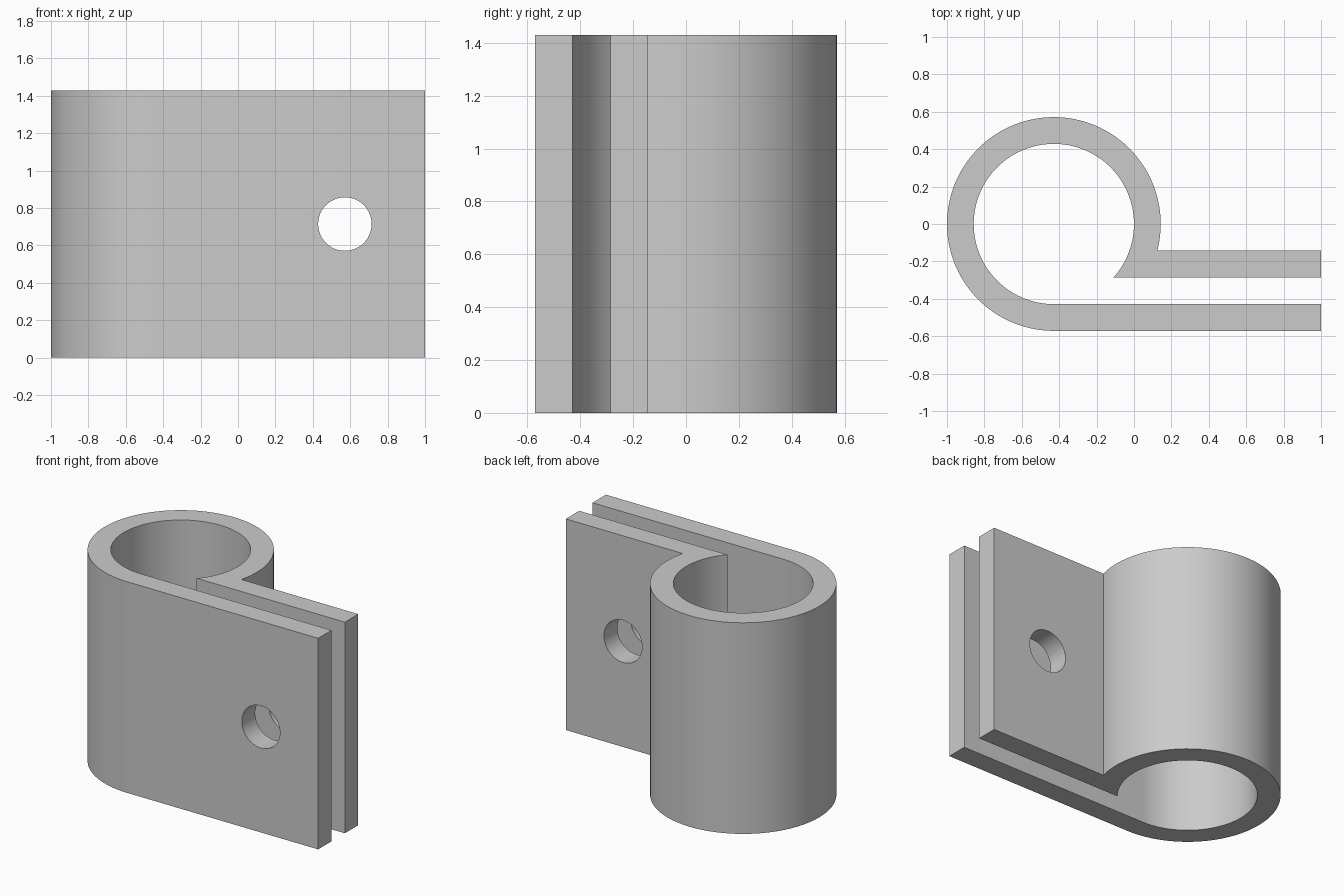
import bpy, bmesh
from math import asin, cos, sin, pi, radians
from mathutils import Vector, Matrix

cube = bpy.data.objects.get("Cube")
if cube:
    bpy.data.objects.remove(cube, do_unlink=True)

T = 1 / 7                      # sheet thickness, the unit of every size
HEIGHT = 10 * T
CENTRE = Vector((-3 * T, 0, 0))
STEPS = 72

grey = bpy.data.materials.new("plain grey")
grey.use_nodes = True
colour = (0.6, 0.6, 0.6, 1)
grey.diffuse_color = colour
grey.node_tree.nodes["Principled BSDF"].inputs["Base Color"].default_value = colour


def arc(radius, start, end):
    """Points along an arc around the loop centre."""
    angles = [start + (end - start) * i / STEPS for i in range(STEPS + 1)]
    return [CENTRE + radius * Vector((cos(a), sin(a), 0)) for a in angles]


def tab_end(y):
    return Vector((1, y * T, 0))


def make_object(name, bm):
    mesh = bpy.data.meshes.new(name)
    bmesh.ops.recalc_face_normals(bm, faces=bm.faces)
    bm.to_mesh(mesh)
    bm.free()
    mesh.materials.append(grey)
    obj = bpy.data.objects.new(name, mesh)
    bpy.context.collection.objects.link(obj)
    return obj


# Clamp: open loop with two parallel tabs, extruded upward
bottom = 1.5 * pi
profile = [tab_end(-1)] + arc(4 * T, asin(-1 / 4), bottom)
profile += [tab_end(-4), tab_end(-3)]
profile += arc(3 * T, bottom, asin(-2 / 3)) + [tab_end(-2)]
bm = bmesh.new()
face = bm.faces.new([bm.verts.new(p) for p in profile])
top = bmesh.ops.extrude_face_region(bm, geom=[face])["geom"]
bmesh.ops.translate(bm, vec=(0, 0, HEIGHT),
                    verts=[v for v in top if isinstance(v, bmesh.types.BMVert)])
clamp = make_object("pipe_clamp", bm)

# Bolt hole through both tabs
bm = bmesh.new()
bmesh.ops.create_cone(bm, cap_ends=True, segments=64, radius1=T, radius2=T, depth=1,
                      matrix=Matrix.Translation((4 * T, -2.5 * T, HEIGHT / 2))
                      @ Matrix.Rotation(pi / 2, 4, "X"))
cutter = make_object("hole_cutter", bm)
cutter.hide_render = True
hole = clamp.modifiers.new("bolt_hole", "BOOLEAN")
hole.operation = "DIFFERENCE"
hole.solver = "EXACT"
hole.object = cutter

bpy.ops.object.select_all(action="DESELECT")
clamp.select_set(True)
bpy.context.view_layer.objects.active = clamp
bpy.ops.object.modifier_apply(modifier=hole.name)
bpy.data.objects.remove(cutter, do_unlink=True)
bpy.ops.object.shade_smooth_by_angle(angle=radians(30))
